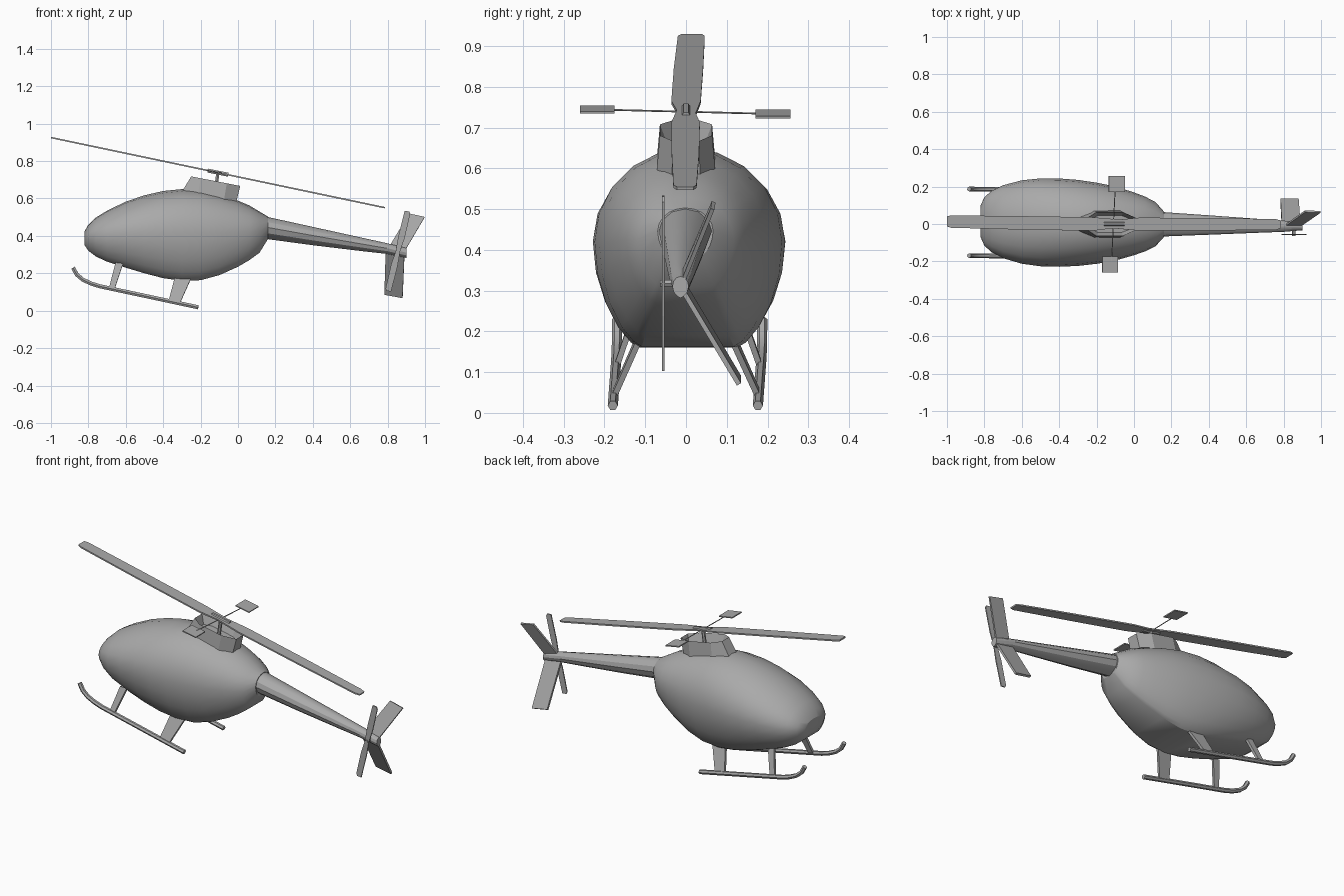
import bpy, bmesh
from math import sin, cos, pi
from mathutils import Vector

cube = bpy.data.objects.get("Cube")
if cube:
    bpy.data.objects.remove(cube, do_unlink=True)

grey = bpy.data.materials.new("plain grey")
grey.use_nodes = True
COLOUR = (0.4, 0.4, 0.4, 1)
grey.diffuse_color = COLOUR
grey.node_tree.nodes["Principled BSDF"].inputs["Base Color"].default_value = COLOUR


def sway(x):
    # The airframe is turned very slightly about its vertical axis
    return 0.001 - 0.016 * x


def finish(name, bm, smooth=False):
    bmesh.ops.recalc_face_normals(bm, faces=bm.faces)
    mesh = bpy.data.meshes.new(name)
    bm.to_mesh(mesh)
    bm.free()
    mesh.materials.append(grey)
    obj = bpy.data.objects.new(name, mesh)
    bpy.context.collection.objects.link(obj)
    bpy.ops.object.select_all(action="DESELECT")
    obj.select_set(True)
    bpy.context.view_layer.objects.active = obj
    if smooth:
        bpy.ops.object.shade_smooth_by_angle(angle=0.5)
    return obj


def section(x, low, high, half, floor, steps):
    # Elliptical crown, with a lower half that ends in a flat floor
    mid = low + 0.53 * (high - low)
    side = []
    for i in range(2 * steps + 1):
        a = pi / 2 - i * pi / (2 * steps)
        c = max(cos(a), 0)
        if a >= 0:
            side.append((half * c, mid + (high - mid) * sin(a)))
        else:
            side.append((half * (floor + (1 - floor) * c ** 1.4),
                         mid + (mid - low) * sin(a)))
    far = [(-y, z) for y, z in reversed(side) if abs(y) > 1e-5]
    return [Vector((x, y + sway(x), z)) for y, z in side + far]


def loft(name, rings):
    bm = bmesh.new()
    loops = [[bm.verts.new(p) for p in ring] for ring in rings]
    for a, b in zip(loops, loops[1:]):
        for i in range(len(a)):
            j = (i + 1) % len(a)
            bm.faces.new((a[i], a[j], b[j], b[i]))
    bm.faces.new(loops[0])
    bm.faces.new(loops[-1])
    bmesh.ops.remove_doubles(bm, verts=bm.verts, dist=0.0002)
    return finish(name, bm, True)


def plate(name, points, thickness):
    # Flat polygon thickened evenly on both sides
    pts = [Vector(p) for p in points]
    offset = (pts[1] - pts[0]).cross(pts[2] - pts[0]).normalized() * thickness / 2
    bm = bmesh.new()
    a = [bm.verts.new(p + offset) for p in pts]
    b = [bm.verts.new(p - offset) for p in pts]
    bm.faces.new(a)
    bm.faces.new(b[::-1])
    for i in range(len(a)):
        j = (i + 1) % len(a)
        bm.faces.new((a[i], b[i], b[j], a[j]))
    return finish(name, bm)


def tube(name, points, radius):
    curve = bpy.data.curves.new(name, "CURVE")
    curve.dimensions = "3D"
    curve.bevel_depth = radius
    curve.bevel_resolution = 1
    curve.use_fill_caps = True
    line = curve.splines.new("POLY")
    line.points.add(len(points) - 1)
    for p, co in zip(line.points, points):
        p.co = (*co, 1)
    curve.materials.append(grey)
    obj = bpy.data.objects.new(name, curve)
    bpy.context.collection.objects.link(obj)
    bpy.ops.object.select_all(action="DESELECT")
    obj.select_set(True)
    bpy.context.view_layer.objects.active = obj
    bpy.ops.object.convert(target="MESH")
    bpy.ops.object.shade_smooth_by_angle(angle=0.9)


# Cabin: x, lowest z, highest z, half width
cabin = [(-.82, .35, .425, .085), (-.80, .32, .46, .13), (-.76, .29, .498, .165),
         (-.7, .262, .535, .195), (-.6, .23, .583, .223), (-.5, .2, .617, .235),
         (-.4, .174, .64, .236), (-.3, .16, .65, .23), (-.2, .163, .645, .217),
         (-.1, .19, .622, .198), (0, .235, .588, .168), (.06, .27, .563, .146),
         (.115, .31, .53, .118), (.16, .383, .503, .068)]
loft("cabin", [section(*row, .52, 5) for row in cabin])

# Tail boom
boom = [(.14, .385, .505, .066), (.4, .35, .448, .052), (.65, .32, .393, .038),
        (.8, .303, .36, .03), (.9, .282, .335, .02)]
loft("tail_boom", [section(*row, 0, 3) for row in boom])

# Engine cowl: six-sided, tapered, with a sunken top
cowl_low = [(-.31, .62, .035), (-.22, .585, .075), (-.08, .56, .075),
            (-.012, .57, .035)]
cowl_high = [(-.25, .718, .032), (-.2, .708, .064), (-.06, .681, .064),
             (.012, .667, .032)]
bm = bmesh.new()
rings = []
for rows in (cowl_low, cowl_high):
    outline = [(x, -y, z) for x, z, y in rows] + [(x, y, z) for x, z, y in rows[::-1]]
    rings.append([bm.verts.new(p) for p in outline])
bm.faces.new(rings[0])
lid = bm.faces.new(rings[1])
for i in range(8):
    j = (i + 1) % 8
    bm.faces.new((rings[0][i], rings[0][j], rings[1][j], rings[1][i]))
bmesh.ops.recalc_face_normals(bm, faces=bm.faces)
bmesh.ops.inset_region(bm, faces=[lid], thickness=.02)
bmesh.ops.translate(bm, verts=lid.verts, vec=(0, 0, -.05))
finish("engine_cowl", bm)

# Mast, hub and stabiliser bar
HUB = Vector((-.107, 0, .738))
tube("rotor_mast", [(-.125, 0, .62), HUB], .01)
tube("rotor_hub", [HUB + Vector((-.055, 0, .011)), HUB + Vector((.055, 0, -.011))], .012)
tube("stabiliser_bar", [(-.12, -.2, .744), (-.1, .2, .734)], .0025)
plate("right_paddle", [(-.17, -.26, .751), (-.085, -.26, .737),
                       (-.085, -.175, .737), (-.17, -.175, .751)], .006)
plate("left_paddle", [(-.135, .17, .741), (-.05, .17, .725),
                      (-.05, .257, .725), (-.135, .257, .741)], .006)

# Main rotor blades lie in a plane that falls towards the tail
def blade(name, outline):
    plate(name, [(x, y, HUB.z - .21 * (x - HUB.x)) for x, y in outline], .008)

blade("front_rotor_blade", [(-.09, -.02), (-.09, .025), (-.22, .036), (-.6, .042),
                            (-.98, .046), (-1, .04), (-1, -.012), (-.98, -.02),
                            (-.6, -.03), (-.22, -.036)])
blade("rear_rotor_blade", [(-.12, .02), (-.12, -.022), (.03, -.036), (.4, -.035),
                           (.76, -.031), (.785, -.022), (.785, .018), (.76, .026),
                           (.4, .032), (.03, .034)])

# Tail fins
plate("upper_fin", [(.81, -.006, .345), (.895, -.006, .325),
                    (.998, .065, .5), (.915, .068, .518)], .01)
plate("lower_fin", [(.79, -.008, .32), (.89, -.008, .3),
                    (.88, .13, .07), (.783, .13, .088)], .012)

# Tail rotor
TAIL = Vector((.855, -.056, .318))
tube("tail_rotor_shaft", [(.855, -.01, .318), (.855, -.064, .318)], .009)
for name, turn in (("upper_tail_blade", 1), ("lower_tail_blade", -1)):
    shape = [(-.012, 0), (.012, 0), (.036, .07), (.066, .2),
             (.06, .213), (.036, .215), (.002, .08)]
    plate(name, [TAIL + Vector((x * turn, 0, z * turn)) for x, z in shape], .006)

# Landing gear
for name, s in (("left", 1), ("right", -1)):
    def at(x, y, z):
        return (x, s * y + sway(x) - .006, z)
    tube(name + "_skid", [at(*p) for p in (
        (-.882, .178, .23), (-.862, .178, .193), (-.83, .178, .166),
        (-.785, .178, .145), (-.74, .178, .131), (-.212, .178, .018))], .0125)
    plate(name + "_front_strut", [at(*p) for p in (
        (-.655, .128, .255), (-.615, .128, .25), (-.66, .175, .115),
        (-.69, .175, .12))], .014)
    plate(name + "_rear_strut", [at(*p) for p in (
        (-.335, .115, .19), (-.25, .115, .175), (-.308, .174, .045),
        (-.37, .174, .055))], .014)
